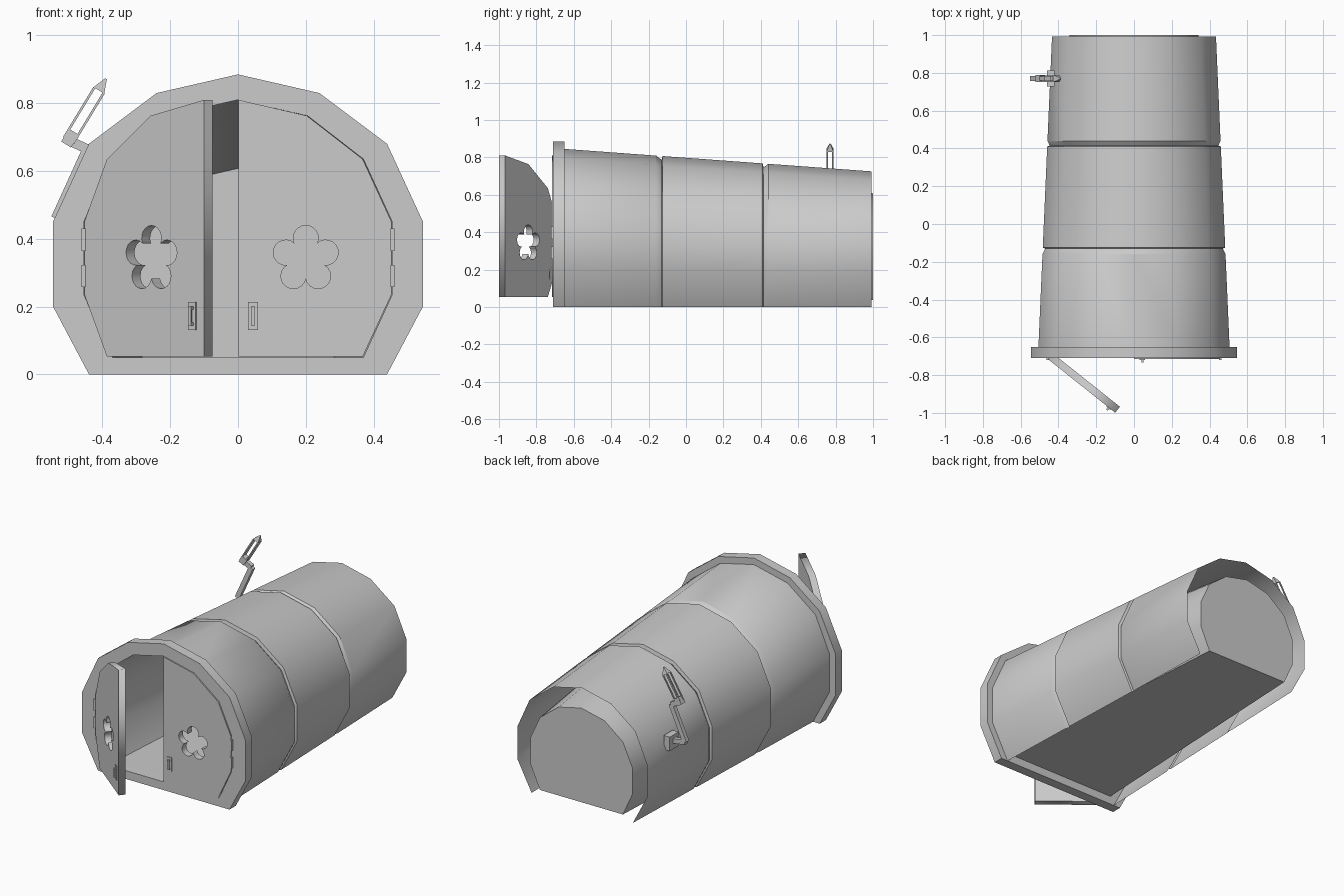
import bpy, bmesh, math
from mathutils import Matrix, Vector

if "Cube" in bpy.data.objects:
    bpy.data.objects.remove(bpy.data.objects["Cube"])

grey = bpy.data.materials.new("plain grey")
grey.use_nodes = True
COLOUR = (0.6, 0.6, 0.6, 1)
grey.diffuse_color = COLOUR
grey.node_tree.nodes["Principled BSDF"].inputs["Base Color"].default_value = COLOUR


def finish(name, me, smooth=False):
    me.materials.clear()
    me.materials.append(grey)
    if smooth:
        me.shade_smooth()
        me.set_sharp_from_angle(angle=math.radians(32))
    ob = bpy.data.objects.new(name, me)
    bpy.context.collection.objects.link(ob)
    return ob


def from_bmesh(name, bm, smooth=False):
    me = bpy.data.meshes.new(name)
    bm.to_mesh(me)
    bm.free()
    return finish(name, me, smooth)


def mirrored(half):
    """Full arch, from the bottom right corner over the top to the bottom left."""
    return half + [(-x, z) for x, z in reversed(half) if x > 0]


def plate(name, outlines, y0, y1, smooth=False):
    """Extrude x-z outlines between two depths; inner outlines become holes."""
    cu = bpy.data.curves.new(name, 'CURVE')
    cu.dimensions, cu.fill_mode = '2D', 'BOTH'
    cu.extrude = (y1 - y0) / 2
    for pts in outlines:
        sp = cu.splines.new('POLY')
        sp.points.add(len(pts) - 1)
        for p, (x, z) in zip(sp.points, pts):
            p.co = (x, z, 0, 1)
        sp.use_cyclic_u = True
    tmp = bpy.data.objects.new(name, cu)
    me = bpy.data.meshes.new_from_object(tmp)
    bpy.data.objects.remove(tmp)
    me.transform(Matrix.Translation((0, (y0 + y1) / 2, 0)) @ Matrix.Rotation(math.pi / 2, 4, 'X'))
    bm = bmesh.new()
    bm.from_mesh(me)
    bmesh.ops.remove_doubles(bm, verts=bm.verts, dist=1e-5)
    bmesh.ops.recalc_face_normals(bm, faces=bm.faces)
    return from_bmesh(name, bm, smooth)


def tunnel(name, profile, rings, closed=False, cap=False):
    """Loft a profile through (depth, scale) rings as a single skin."""
    bm = bmesh.new()
    loops = [[bm.verts.new((x * f, y, z * f)) for x, z in profile] for y, f in rings]
    n = len(profile)
    for a, b in zip(loops, loops[1:]):
        for i in range(n if closed else n - 1):
            j = (i + 1) % n
            bm.faces.new((a[i], a[j], b[j], b[i]))
    if cap:
        bm.faces.new(loops[-1])
    bmesh.ops.recalc_face_normals(bm, faces=bm.faces)
    return from_bmesh(name, bm, True)


def box(bm, centre, size, rot=Matrix()):
    m = Matrix.Translation(centre) @ rot @ Matrix.Diagonal((*size, 1))
    bmesh.ops.create_cube(bm, size=1, matrix=m)


def bar(bm, p, q, wide, deep):
    """Square bar between two points, its depth along y."""
    p, q = Vector(p), Vector(q)
    d = q - p
    rot = d.to_track_quat('Z', 'Y').to_matrix().to_4x4()
    box(bm, (p + q) / 2, (wide, deep, d.length), rot)


# Front frame
outer = mirrored([(.44, 0), (.546, .2), (.546, .45), (.44, .68), (.24, .83), (0, .885)])
opening_half = [(.37, .05), (.455, .235), (.455, .45), (.37, .635), (.205, .763), (0, .81)]
opening = mirrored(opening_half)
plate("front_frame", [outer, opening], -.71, -.65, True)

# Outer shell: three tapering sections parted by two grooves
shell = mirrored([(.395, 0), (.506, .21), (.506, .44), (.411, .652), (.225, .793), (0, .845)])


def taper(y, drop=0):
    return (y, 1 - .0866 * (y + .65) - drop)


tunnel("outer_shell", shell, [
    taper(-.65), taper(-.16), taper(-.13, .025), taper(-.125), taper(.41),
    taper(.415, .025), taper(.44), taper(.992)])

# Inner lining with floor and back wall
tunnel("inner_lining", opening, [(-.65, 1), (1.0, .75)], closed=True, cap=True)


# Doors with a five-petal cutout
def flower(cx, cz, reach=.062, r=.037):
    pts = []
    for k in range(5):
        a = math.radians(90 + 72 * k)
        px, pz = cx + reach * math.cos(a), cz + reach * math.sin(a)
        for i in range(13):
            t = a + math.radians(-115 + 230 * i / 12)
            pts.append((px + r * math.cos(t), pz + r * math.sin(t)))
    return pts


FRONT = -.716
for side, s in (("left", 1), ("right", -1)):
    half = [(.001, .052)] + [(x - .002 if x else .001, max(z, .052)) for x, z in opening_half]
    door = plate(side + "_door", [[(s * x, z) for x, z in half],
                                  flower(s * .2, .34)], FRONT, FRONT + .04)
    # Handle: back plate and raised grip
    bm = bmesh.new()
    box(bm, (s * .044, FRONT - .002, .172), (.029, .005, .084))
    box(bm, (s * .044, FRONT - .014, .172), (.011, .005, .056))
    for z in (.148, .196):
        box(bm, (s * .044, FRONT - .008, z), (.011, .012, .009))
    handle = from_bmesh(side + "_door_handle", bm)
    # Hinges
    bm = bmesh.new()
    for z in (.29, .397):
        box(bm, (s * .456, FRONT + .002, z), (.013, .014, .066))
    from_bmesh(side + "_door_hinges", bm)
    # The right door stands ajar
    if s < 0:
        pivot = Vector((-.455, FRONT, 0))
        swing = (Matrix.Translation(pivot) @ Matrix.Rotation(math.radians(-38.5), 4, 'Z')
                 @ Matrix.Translation(-pivot))
        for ob in (door, handle):
            ob.data.transform(swing)

# Zigzag crank on the right wall
Y = .77
bm = bmesh.new()
box(bm, (-.44, Y, .44), (.04, .085, .085))
path = [(-.44, Y, .445), (-.538, Y, .46), (-.445, Y, .665), (-.5, Y, .69)]
for p, q in zip(path, path[1:]):
    bar(bm, p, q, .026, .028)
# Open grip: four thin rods meeting at a tip
grip = Vector((-.5, Y, .69))
tip = Vector((-.4, Y, .855))
along = (tip - grip).normalized()
across = Vector((along.z, 0, -along.x))
for u in (-.016, .016):
    for v in (-.014, .014):
        off = across * u + Vector((0, v, 0))
        bar(bm, grip + off, tip + off - along * .02, .007, .007)
bar(bm, grip - along * .014, grip + along * .03, .036, .034)
rot = along.to_track_quat('Z', 'Y').to_matrix().to_4x4()
bmesh.ops.create_cone(bm, cap_ends=True, segments=4, radius1=.026, radius2=.004, depth=.04,
                      matrix=Matrix.Translation(tip) @ rot @ Matrix.Rotation(math.pi / 4, 4, 'Z'))
from_bmesh("crank", bm)
